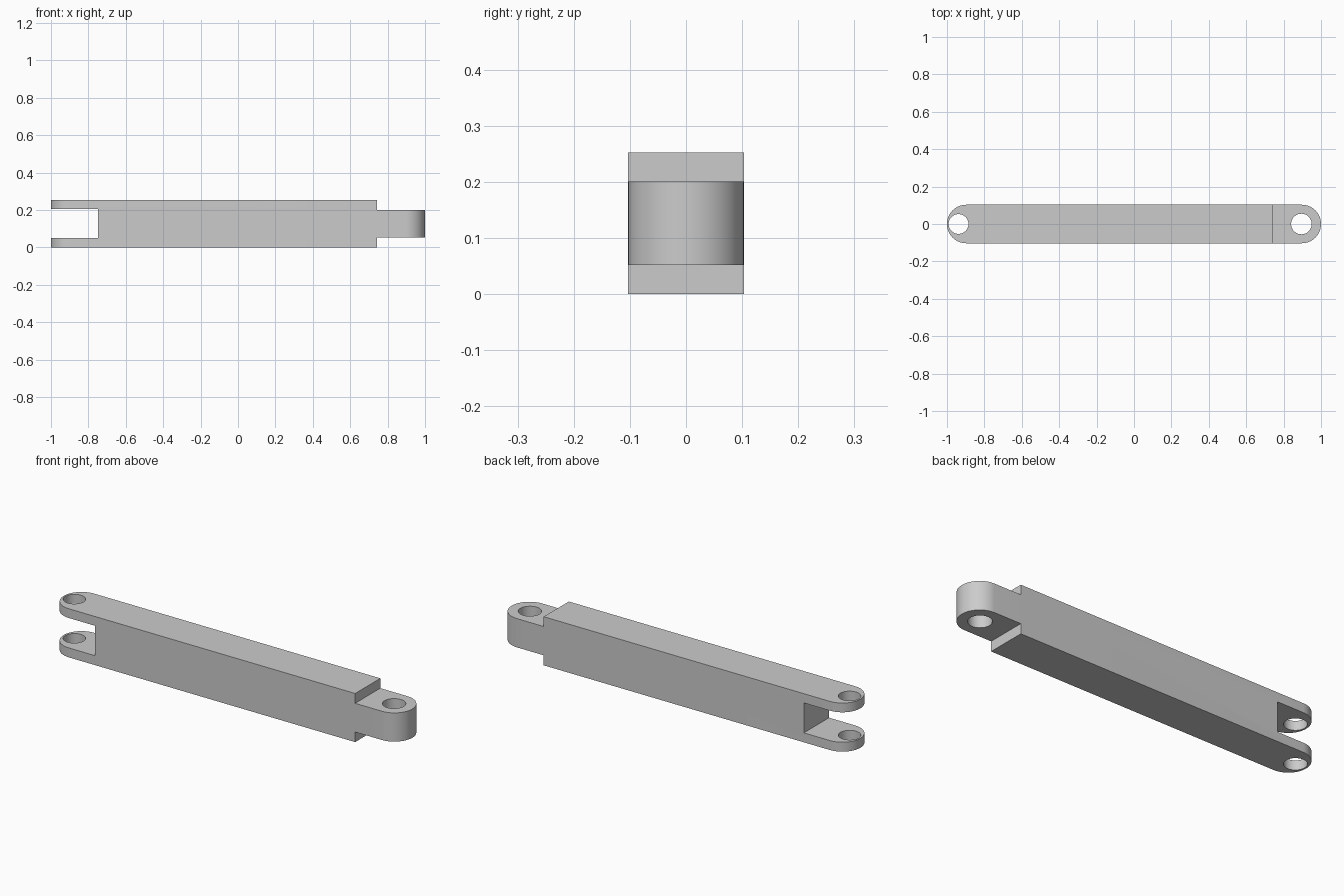
import bpy, math

if "Cube" in bpy.data.objects:
    bpy.data.objects.remove(bpy.data.objects["Cube"], do_unlink=True)

RADIUS, HEIGHT = 0.103, 0.252
END = 1 - RADIUS              # centre of each rounded end
TONGUE_Z = (0.052, 0.201)
SLOT_Z = (0.049, 0.204)

grey = bpy.data.materials.new("grey metal")
grey.use_nodes = True
colour = (0.6, 0.6, 0.6, 1)
grey.diffuse_color = colour
grey.node_tree.nodes["Principled BSDF"].inputs["Base Color"].default_value = colour


def prism(name, outline, z0, z1):
    """Extrude a flat outline between two heights."""
    n = len(outline)
    verts = [(x, y, z) for z in (z0, z1) for x, y in outline]
    faces = [tuple(reversed(range(n))), tuple(range(n, 2 * n))]
    faces += [(i, (i + 1) % n, (i + 1) % n + n, i + n) for i in range(n)]
    mesh = bpy.data.meshes.new(name)
    mesh.from_pydata(verts, [], faces)
    mesh.materials.append(grey)
    obj = bpy.data.objects.new(name, mesh)
    bpy.context.collection.objects.link(obj)
    return obj


def arc(cx, r, start, sweep, steps):
    angles = [start + sweep * i / steps for i in range(steps + 1)]
    return [(cx + r * math.cos(a), r * math.sin(a)) for a in angles]


def box(name, x0, x1, z0, z1):
    w = RADIUS * 2
    return prism(name, [(x0, -w), (x1, -w), (x1, w), (x0, w)], z0, z1)


def hole(name, cx, r):
    return prism(name, arc(cx, r, 0, math.tau, 48)[:-1], -0.1, HEIGHT + 0.1)


# Round-ended bar
outline = arc(END, RADIUS, -math.pi / 2, math.pi, 32)
outline += arc(-END, RADIUS, math.pi / 2, math.pi, 32)
link = prism("link_bar", outline, 0, HEIGHT)

# Fork slot, tongue shoulders and pin holes
cutters = [
    box("fork_slot_cutter", -1.2, -0.748, *SLOT_Z),
    box("upper_shoulder_cutter", 0.744, 1.2, TONGUE_Z[1], HEIGHT + 0.1),
    box("lower_shoulder_cutter", 0.744, 1.2, -0.1, TONGUE_Z[0]),
    hole("fork_hole_cutter", -0.938, 0.053),
    hole("tongue_hole_cutter", 0.895, 0.055),
]
bpy.ops.object.select_all(action="DESELECT")
link.select_set(True)
bpy.context.view_layer.objects.active = link
for cutter in cutters:
    cutter.hide_render = True
    cut = link.modifiers.new(cutter.name, "BOOLEAN")
    cut.operation = "DIFFERENCE"
    cut.solver = "EXACT"
    cut.object = cutter
    bpy.ops.object.modifier_apply(modifier=cut.name)
    bpy.data.objects.remove(cutter, do_unlink=True)

bpy.ops.object.shade_smooth_by_angle(angle=math.radians(30))
